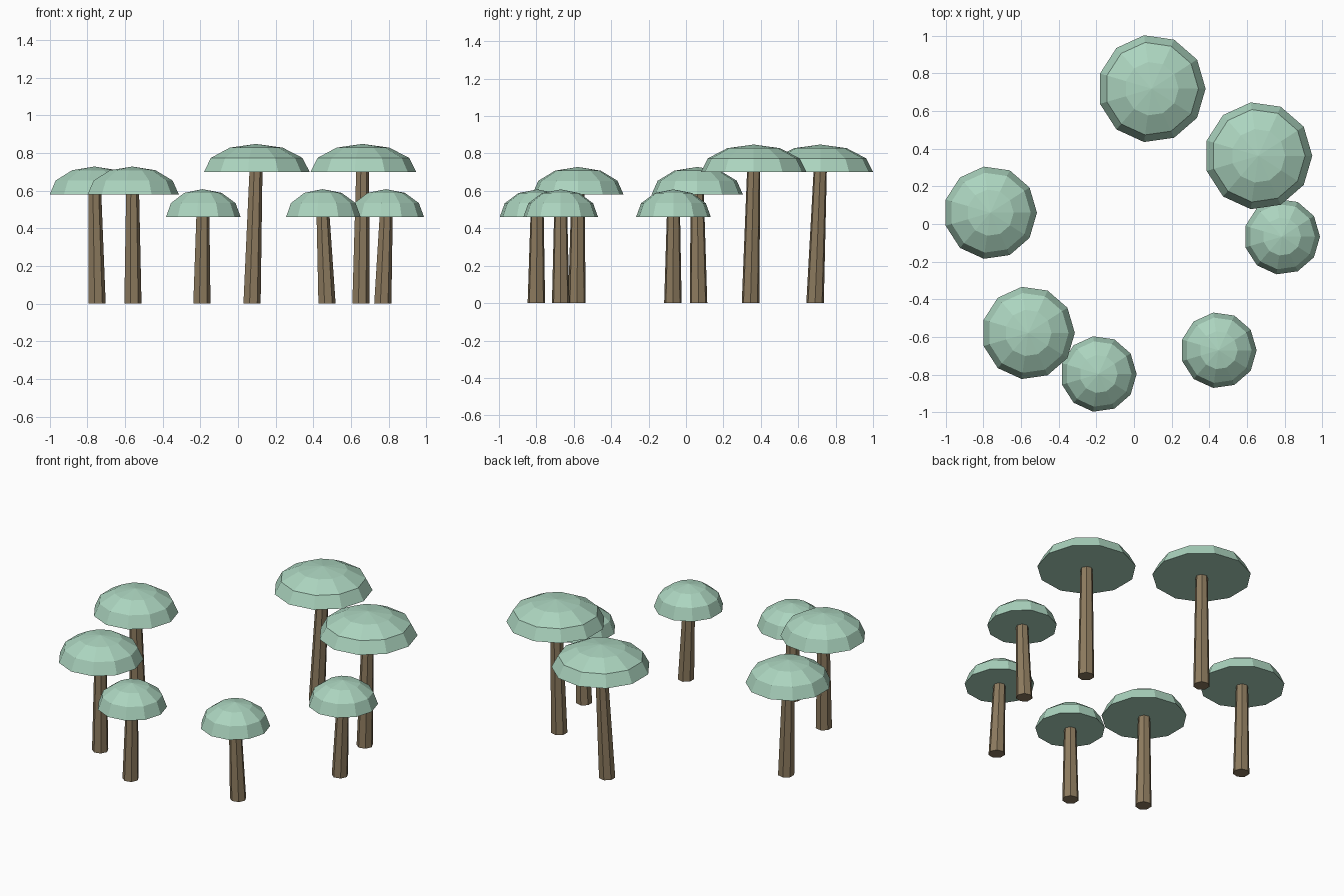
import bpy, bmesh
from math import sin, cos, radians, tau
from mathutils import Vector

cube = bpy.data.objects.get("Cube")
if cube:
    bpy.data.objects.remove(cube, do_unlink=True)


def material(name, rgb):
    m = bpy.data.materials.new(name)
    m.use_nodes = True
    m.diffuse_color = (*rgb, 1)
    m.node_tree.nodes["Principled BSDF"].inputs["Base Color"].default_value = (*rgb, 1)
    return m


LEAF = material("pale mint green", (0.41, 0.66, 0.52))
BARK = material("bark brown", (0.27, 0.20, 0.115))


def loft(name, sides, rings, mat):
    """Closed flat-sided solid through (centre, radius) rings; radius 0 is a tip."""
    bm = bmesh.new()
    loops = []
    for centre, r in rings:
        count = sides if r else 1
        loops.append([bm.verts.new(Vector(centre) + Vector((r * cos(tau * i / sides),
                      r * sin(tau * i / sides), 0))) for i in range(count)])
    for low, high in zip(loops, loops[1:]):
        for i in range(sides):
            j = (i + 1) % sides
            if len(high) == 1:
                bm.faces.new((low[i], low[j], high[0]))
            else:
                bm.faces.new((low[i], low[j], high[j], high[i]))
    bm.faces.new(loops[0][::-1])
    if len(loops[-1]) > 1:
        bm.faces.new(loops[-1])
    mesh = bpy.data.meshes.new(name)
    bm.to_mesh(mesh)
    bm.free()
    mesh.materials.append(mat)
    obj = bpy.data.objects.new(name, mesh)
    bpy.context.collection.objects.link(obj)
    return obj


# Tree sizes: canopy radius, canopy underside height
SIZES = {"small": (0.202, 0.46), "medium": (0.247, 0.58), "large": (0.286, 0.70)}
CANOPY_HEIGHT = 0.148

# Each tree: size, canopy centre, trunk foot
TREES = [
    ("large", (0.094, 0.718), (0.072, 0.69)),
    ("large", (0.66, 0.362), (0.65, 0.345)),
    ("small", (0.785, -0.067), (0.766, -0.07)),
    ("small", (0.449, -0.67), (0.47, -0.67)),
    ("small", (-0.188, -0.796), (-0.194, -0.80)),
    ("medium", (-0.561, -0.578), (-0.56, -0.583)),
    ("medium", (-0.762, 0.06), (-0.75, 0.067)),
]

for n, (size, top, foot) in enumerate(TREES, 1):
    radius, base = SIZES[size]
    # Leaning, tapered trunk
    loft(f"{size}_trunk_{n}", 7,
         [((*foot, 0), 0.048), ((*top, base + 0.02), 0.036)], BARK)
    # Flattened half-dome canopy
    dome = [((*top, base + CANOPY_HEIGHT * sin(radians(a))), radius * cos(radians(a)))
            for a in (0, 30, 60)]
    dome.append(((*top, base + CANOPY_HEIGHT), 0))
    loft(f"{size}_canopy_{n}", 11, dome, LEAF)
